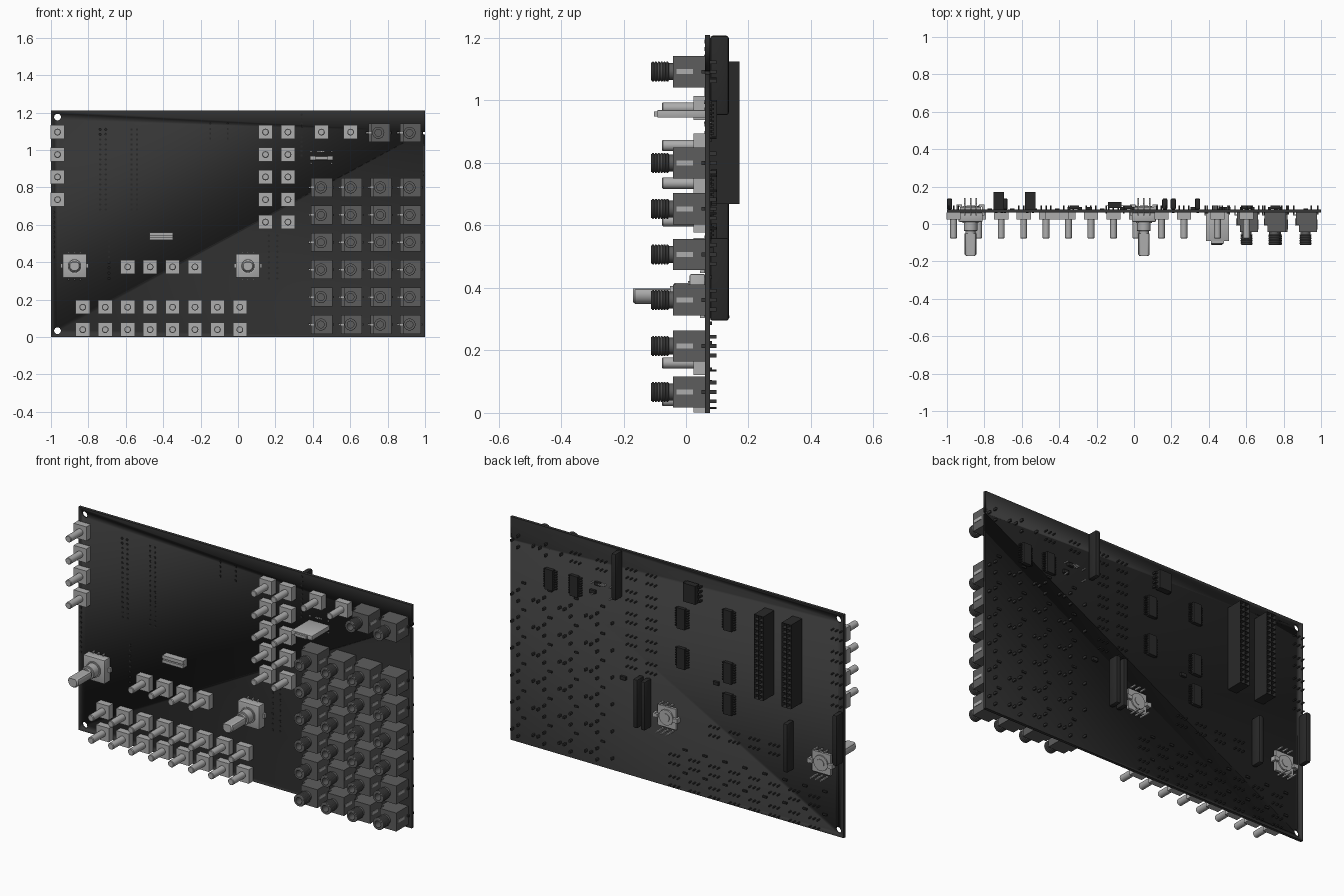
import bpy, bmesh, math
from mathutils import Vector, Matrix

if "Cube" in bpy.data.objects:
    bpy.data.objects.remove(bpy.data.objects["Cube"])


def mat(name, v):
    m = bpy.data.materials.new(name)
    m.diffuse_color = (v, v, v, 1)
    m.use_nodes = True
    m.node_tree.nodes["Principled BSDF"].inputs["Base Color"].default_value = m.diffuse_color
    return m


LIGHT, MID, DARK, BLACK = 0, 1, 2, 3
MATS = [mat("light_metal", .42), mat("jack_plastic", .11),
        mat("board_dark", .035), mat("header_black", .022)]


def box(bm, x0, x1, y0, y1, z0, z1, m=LIGHT, bevel=0):
    mtx = Matrix.Translation(((x0 + x1) / 2, (y0 + y1) / 2, (z0 + z1) / 2)) @ \
        Matrix.Diagonal((x1 - x0, y1 - y0, z1 - z0, 1))
    vs = bmesh.ops.create_cube(bm, size=1, matrix=mtx)["verts"]
    fs = {f for v in vs for f in v.link_faces}
    for f in fs:
        f.material_index = m
    if bevel:
        es = list({e for f in fs for e in f.edges})
        bmesh.ops.bevel(bm, geom=es, offset=bevel, segments=2, profile=.5,
                        affect='EDGES', material=-1)


def lathe(bm, pts, m=LIGHT, n=24, flat=None, cx=0, cz=0):
    """Turn (radius, y) points about the y axis; flat clips the top (D shaft)."""
    rings = []
    for r, y in pts:
        ring = []
        for i in range(n):
            a = 2 * math.pi * i / n
            z = r * math.sin(a)
            ring.append(bm.verts.new((cx + r * math.cos(a), y, cz + (min(z, flat) if flat else z))))
        rings.append(ring)
    fs = [bm.faces.new((p[i], p[(i + 1) % n], q[(i + 1) % n], q[i]))
          for p, q in zip(rings, rings[1:]) for i in range(n)]
    fs += [bm.faces.new(rings[0]), bm.faces.new(rings[-1])]
    for f in fs:
        f.material_index = m
    bmesh.ops.recalc_face_normals(bm, faces=fs)


def place(name, bm, spots=((0, 0),)):
    me = bpy.data.meshes.new(name)
    bm.to_mesh(me)
    bm.free()
    for m in MATS:
        me.materials.append(m)
    me.shade_smooth()
    me.set_sharp_from_angle(angle=math.radians(35))
    out = []
    for x, z in spots:
        o = bpy.data.objects.new(name, me)
        o.location = (x, 0, z)
        bpy.context.collection.objects.link(o)
        out.append(o)
    return out[0]


B0, B1 = .061, .077   # board front and back

# circuit board with mounting holes
bm = bmesh.new()
box(bm, -1, 1, B0, B1, 0, 1.21, DARK)
board = place("circuit_board", bm)
bm = bmesh.new()
for x, z, r in ((-.965, 1.176, .018), (-.965, .034, .018), (.995, 1.09, .007)):
    lathe(bm, [(r, 0), (r, .15)], DARK, cx=x, cz=z)
cutter = place("hole_cutter", bm)
cutter.hide_render = True
cutter.hide_viewport = True
mod = board.modifiers.new("holes", 'BOOLEAN')
mod.object = cutter
mod.solver = 'EXACT'

# illuminated push buttons
bm = bmesh.new()
box(bm, -.038, .038, .024, B0, -.038, .038)
lathe(bm, [(.018, .024), (.018, -.074), (.015, -.077)], n=20)
for x in (-.025, 0, .025):
    for z in (-.024, .024):
        lathe(bm, [(.004, B0), (.004, .098)], DARK, 6, cx=x, cz=z)
zs = [1.096, .976, .856, .735, .615]
xs = [-.83 + .12 * i for i in range(8)]
spots = [(-.965, z) for z in zs[:4]] + [(x, z) for x in (.147, .267) for z in zs]
spots += [(.446, 1.096), (.602, 1.096)] + [(x, .375) for x in xs[2:6]]
spots += [(x, z) for x in xs for z in (.16, .04)]
place("push_button", bm, spots)

# audio jacks: housing, threaded bushing with bore, contacts and pins
bm = bmesh.new()
box(bm, -.052, .062, -.005, B0, -.05, .05, MID)
box(bm, -.036, .062, -.042, -.005, -.05, .05, MID)
thread = [(.027, -.042), (.027, -.055)]
for i in range(6):
    y = -.055 - i * .0092
    thread += [(.028, y), (.032, y - .0025), (.032, y - .0065), (.028, y - .009)]
thread += [(.029, -.112), (.018, -.112), (.018, -.05)]
lathe(bm, thread, MID)
box(bm, .06, .0645, -.03, .023, -.008, .008)
box(bm, -.056, -.036, -.008, .03, -.004, .004)
box(bm, -.066, -.05, .045, .052, -.004, .004)
for x, z in ((-.062, 0), (.03, .03), (.03, -.03), (.066, 0)):
    box(bm, x - .004, x + .004, .05, .098, z - .006, z + .006, DARK)
cols = (.443, .602, .76, .917)
rows = (.8, .653, .507, .361, .214, .067)
place("audio_jack", bm, [(x, z) for x in cols for z in rows] + [(.75, 1.092), (.917, 1.092)])

# rotary encoders: case, bushing, D shaft, rear plate and legs
bm = bmesh.new()
box(bm, -.064, .064, .012, B0, -.064, .064, bevel=.004)
lathe(bm, [(.042, .012), (.042, .006), (.036, .006), (.036, -.036), (.034, -.038),
           (.026, -.038), (.026, -.052)])
lathe(bm, [(.031, -.05), (.031, -.163), (.025, -.17)], flat=.018)
box(bm, -.056, .056, B1 - .002, .09, -.056, .056)
lathe(bm, [(.042, .09), (.042, .097), (.022, .097), (.022, .1)], n=16)
for s in (-1, 1):
    box(bm, s * .068 - .006, s * .068 + .006, .045, .105, -.012, .012)
    box(bm, s * .06 - .014, s * .06 + .014, .09, .105, -.01, .01)
    for x in (-.03, 0, .03):
        box(bm, x - .004, x + .004, .045, .14 if s < 0 else .11, s * .072 - .004, s * .072 + .004)
place("rotary_encoder", bm, [(-.874, .38), (.053, .38)])

# small sensor bar on the front
bm = bmesh.new()
box(bm, -.062, .062, .036, B0, -.02, .02)
box(bm, -.062, .062, .024, .036, .002, .02)
box(bm, -.062, .062, .024, .036, -.02, -.004)
place("front_bar", bm, [(-.41, .54)])

# card tray projecting from the board
bm = bmesh.new()
box(bm, -.062, .062, -.092, B0, -.012, .012, bevel=.002)
box(bm, -.035, .035, -.103, -.092, -.008, .008)
for x in (-.055, -.018, -.008, .002, .012, .055):
    lathe(bm, [(.004, B0 - .004), (.004, .1)], LIGHT, 6, cx=x, cz=.035)
for x in (-.055, .055):
    lathe(bm, [(.004, B0 - .004), (.004, .1)], LIGHT, 6, cx=x, cz=-.028)
place("card_tray", bm, [(.446, .957)])


def pins(bm, x, z0, z1, n):
    for i in range(n):
        lathe(bm, [(.0065, B0 - .002), (.0065, B1 + .01)], BLACK, 8, cx=x,
              cz=z0 + (z1 - z0) * i / (n - 1))


# single row headers on the back
for x, z0, z1, n in ((-.986, .41, .685, 10), (-.69, .295, .56, 9), (.165, .295, .56, 9),
                     (.21, .295, .56, 9), (.34, .953, 1.207, 10)):
    bm = bmesh.new()
    box(bm, x - .014, x + .014, B1, .137, z0, z1, BLACK, bevel=.008)
    pins(bm, x, z0 + .018, z1 - .018, n)
    place("single_header", bm)

# two row socket headers with recessed sockets
bm = bmesh.new()
nz, half = 17, .228
bmesh.ops.create_grid(bm, x_segments=2, y_segments=nz, size=1,
                      matrix=Matrix.Translation((0, .172, 0)) @
                      Matrix.Rotation(-math.pi / 2, 4, 'X') @ Matrix.Diagonal((.028, half, 1, 1)))
top = bm.faces[:]
rim = [e for e in bm.edges if e.is_boundary]
side = bmesh.ops.extrude_edge_only(bm, edges=rim)["geom"]
for v in side:
    if isinstance(v, bmesh.types.BMVert):
        v.co.y = B1
bmesh.ops.inset_individual(bm, faces=top, thickness=.007)
for f in top:
    for v in f.verts:
        v.co.y -= .02
bmesh.ops.holes_fill(bm, edges=[e for e in bm.edges if e.is_boundary], sides=0)
for f in bm.faces:
    f.material_index = BLACK
bmesh.ops.recalc_face_normals(bm, faces=bm.faces[:])
for x in (-.015, .015):
    pins(bm, x, -half + .014, half - .014, nz)
place("double_header", bm, [(-.722, .896), (-.555, .896)])

# surface mounted chips
bm = bmesh.new()
box(bm, -.024, .024, .081, .1, -.056, .056, BLACK)
for s in (-1, 1):
    for i in range(8):
        z = -.046 + i * .0131
        box(bm, s * .03 - .008, s * .03 + .008, B1, .09, z - .003, z + .003, BLACK)
place("chip", bm, [(.754, .94), (.605, .945), (-.036, .94), (-.036, .725),
                   (-.317, 1.005), (-.317, .72), (-.317, .55)])

# larger through-hole chip
bm = bmesh.new()
box(bm, -.036, .036, .085, .118, -.05, .05, BLACK)
for x in (-.046, .046):
    for i in range(4):
        z = -.038 + i * .0254
        box(bm, x - .004, x + .004, B0 - .004, .1, z - .005, z + .005, BLACK)
        box(bm, min(x, 0), max(x, 0), .096, .1, z - .005, z + .005, BLACK)
place("dual_row_chip", bm, [(-.102, 1.1)])

# tiny passive components
bm = bmesh.new()
box(bm, -.016, .016, B1, .09, -.009, .009, BLACK)
place("passive", bm, [(-.24, .64), (.317, .52), (.47, .99), (.5, .94)])
bm = bmesh.new()
box(bm, -.012, .012, B1, .083, -.005, .005, BLACK)
place("resistor", bm, [(x - .06, z) for x in xs for z in (.1, .225)] +
      [(x, z + .073) for x in cols for z in rows])
